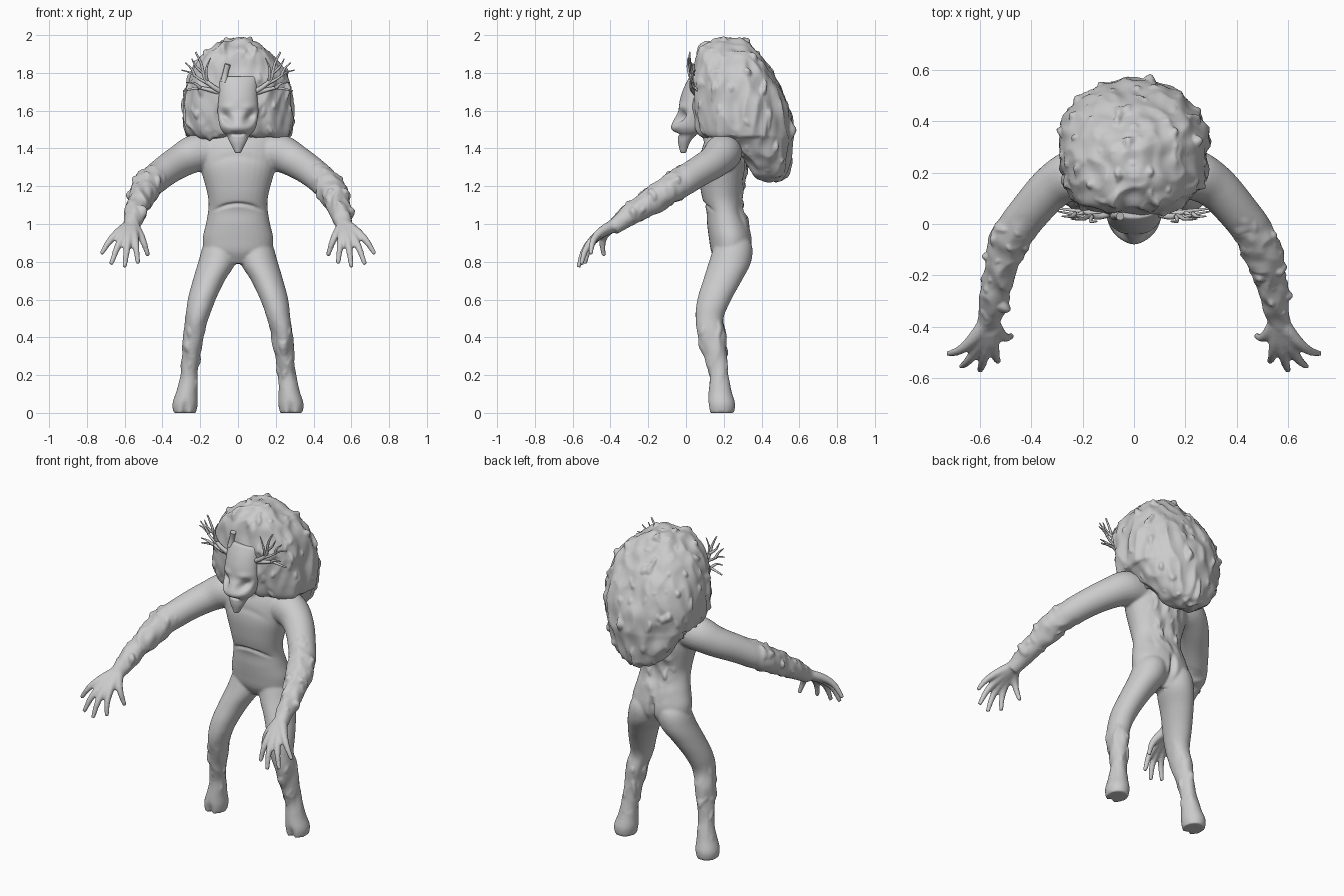
import bpy, bmesh, math
from mathutils import Vector, noise

if "Cube" in bpy.data.objects:
    bpy.data.objects.remove(bpy.data.objects["Cube"])


def spline(keys, steps):
    """Catmull-Rom through tuples of any length."""
    out = []
    for i in range(len(keys) - 1):
        q = [keys[max(0, min(len(keys) - 1, i + k))] for k in (-1, 0, 1, 2)]
        for s in range(steps):
            t = s / steps
            out.append([0.5 * (2 * b + (c - a) * t + (2 * a - 5 * b + 4 * c - d) * t * t
                               + (3 * b - a - 3 * c + d) * t ** 3) for a, b, c, d in zip(*q)])
    return out + [list(keys[-1])]


def skin_rings(bm, rings):
    vs = [[bm.verts.new(p) for p in r] for r in rings]
    n = len(vs[0])
    for a, b in zip(vs, vs[1:]):
        for j in range(n):
            bm.faces.new((a[j], a[(j + 1) % n], b[(j + 1) % n], b[j]))
    bm.faces.new(vs[0])
    bm.faces.new(vs[-1])


def loft(bm, keys, side=1, steps=5, n=32, front=2.0, back=2.0, notch=0.0):
    """Stack of horizontal sections (z, x, half width, y front, y back)."""
    rings = []
    for z, x, w, yf, yb in spline(keys, steps):
        ring = []
        for j in range(n):
            a = 2 * math.pi * j / n
            c, s = math.cos(a), math.sin(a)
            e = 2 / (front if s < 0 else back)
            px = math.copysign(abs(c) ** e, c) * w
            py = math.copysign(abs(s) ** e, s) * (yb - yf) / 2
            if s < 0:
                py *= 1 - notch * math.exp(-(c / 0.2) ** 2) * max(0, 1 - z / 0.07)
            ring.append((side * (x + px), (yf + yb) / 2 + py, z))
        rings.append(ring)
    skin_rings(bm, rings)


def tube(bm, keys, side=1, steps=5, n=12):
    """Round limb through (x, y, z, radius) points."""
    pts = spline(keys, steps)
    rings = []
    for i, p in enumerate(pts):
        d = Vector(pts[min(i + 1, len(pts) - 1)][:3]) - Vector(pts[max(i - 1, 0)][:3])
        u = d.cross(Vector((0.31, 0.9, 0.3))).normalized()
        v = d.cross(u).normalized()
        ring = []
        for j in range(n):
            a = 2 * math.pi * j / n
            q = Vector(p[:3]) + (u * math.cos(a) + v * math.sin(a)) * max(p[3], 0.001)
            ring.append((side * q.x, q.y, q.z))
        rings.append(ring)
    skin_rings(bm, rings)


def finish(bm, name, voxel=0.0, smooth=3, angle=180):
    bmesh.ops.recalc_face_normals(bm, faces=bm.faces)
    me = bpy.data.meshes.new(name)
    bm.to_mesh(me)
    bm.free()
    ob = bpy.data.objects.new(name, me)
    bpy.context.collection.objects.link(ob)
    bpy.context.view_layer.objects.active = ob
    ob.select_set(True)
    if voxel:
        m = ob.modifiers.new("fuse", 'REMESH')
        m.mode, m.voxel_size = 'VOXEL', voxel
        m = ob.modifiers.new("soften", 'SMOOTH')
        m.factor, m.iterations = 0.5, smooth
        for m in list(ob.modifiers):
            bpy.ops.object.modifier_apply(modifier=m.name)
    bpy.ops.object.shade_smooth_by_angle(angle=math.radians(angle))
    ob.select_set(False)
    return ob


def shag(co, scale):
    """Tuft relief: soft lumps, long vertical locks and a few raised points."""
    p = Vector((co.x * scale, co.y * scale, co.z * scale * 0.5))
    tip = noise.noise(p * 1.8 + Vector((5, 2, 9)))
    return (0.6 * noise.noise(p * 0.6 + Vector((3, 1, 7))) + 0.3 * noise.noise(p * 1.5)
            - 0.8 * abs(noise.noise(p * 0.9)) + 1.8 * max(0, tip - 0.3) + 0.15)


def displace(ob, amount):
    moves = [(v, v.normal.copy() * amount(v.co)) for v in ob.data.vertices]
    for v, d in moves:
        v.co += d


def ramp(x, a, b):
    return max(0.0, min(1.0, (x - a) / (b - a)))


# Body: torso, neck, legs, arms and hands fused into one skin
bm = bmesh.new()
loft(bm, [(.79, 0, .06, .17, .28), (.85, 0, .17, .135, .34), (.92, 0, .187, .122, .35),
          (1.0, 0, .17, .112, .33), (1.07, 0, .158, .108, .305), (1.13, 0, .157, .088, .3),
          (1.2, 0, .172, .075, .31), (1.3, 0, .2, .068, .32), (1.4, 0, .215, .085, .31),
          (1.46, 0, .19, .11, .28), (1.49, 0, .1, .13, .24)], front=2.2)
tube(bm, [(0, .2, 1.4, .09), (0, .15, 1.5, .075), (0, .1, 1.62, .07)])
leg = [(.98, .085, .03, .2, .27), (.9, .09, .088, .155, .345), (.8, .11, .1, .122, .345),
       (.7, .155, .085, .09, .295), (.6, .192, .074, .06, .24), (.5, .216, .062, .05, .2),
       (.4, .235, .056, .07, .215), (.3, .25, .047, .1, .215), (.2, .26, .048, .12, .225),
       (.12, .27, .055, .12, .24), (.05, .28, .067, .115, .26), (.0, .282, .06, .12, .255)]
arm = [(.12, .2, 1.375, .09), (.22, .195, 1.375, .1), (.31, .15, 1.33, .088),
       (.4, .055, 1.27, .08), (.482, -.06, 1.195, .077), (.525, -.2, 1.11, .068),
       (.55, -.32, 1.03, .051), (.57, -.39, .98, .042)]
tips = [(.475, -.435, .83), (.53, -.535, .79), (.6, -.57, .77), (.672, -.555, .785), (.725, -.505, .84)]
wrist = Vector((.562, -.37, 1.0))
for s in (1, -1):
    loft(bm, leg, s, notch=.4)
    tube(bm, arm, s, n=24)
    for t in tips:
        d = Vector(t) - wrist
        knuckle = wrist + d * .42 + Vector((0, -.025, .025))
        joint = wrist + d * .72 + Vector((0, -.025, .025))
        tube(bm, [(*wrist, .034), (*knuckle, .024), (*joint, .018), (*t, .012)], s)
body = finish(bm, "body", .008, 5)


def body_relief(co):
    fore = ramp(-co.y, -.04, .06) * ramp(co.z, .99, 1.07) * ramp(abs(co.x), .38, .43)
    calf = ramp(co.z, .1, .2) * ramp(-co.z, -.55, -.42)
    back = ramp(co.y, .24, .29) * ramp(co.z, .95, 1.02) * ramp(-abs(co.x), -.14, -.05)
    front = ramp(-co.y, -.17, -.13) * ramp(-abs(co.x), -.15, -.07)
    arc = co.z + 2 * co.x ** 2
    fold = math.exp(-((arc - 1.105) / .009) ** 2) + .3 * math.exp(-((arc - 1.36) / .02) ** 2)
    return (.022 * fore * shag(co, 13) + .014 * calf * shag(co, 14)
            + .028 * back * shag(co, 16) - .012 * front * fold)


displace(body, body_relief)
# Cleft between the buttocks
for v in body.data.vertices:
    if v.co.y > .25 and .78 < v.co.z < .98:
        v.co.y -= .03 * math.exp(-(v.co.x / .016) ** 2) * ramp(-v.co.z, -.98, -.92)

# Mane: large shaggy egg behind the head and down the back
bm = bmesh.new()
loft(bm, [(1.235, 0, .04, .42, .48), (1.26, 0, .12, .36, .525), (1.35, 0, .195, .29, .55),
          (1.45, 0, .25, .2, .56), (1.475, 0, .28, .08, .56), (1.6, 0, .295, .045, .545),
          (1.72, 0, .28, .042, .505), (1.82, 0, .24, .045, .45), (1.9, 0, .175, .06, .385),
          (1.96, 0, .1, .11, .31), (1.99, 0, .02, .18, .22)],
     steps=10, n=128, front=2.8, back=2.2)
mane = finish(bm, "mane", .009, 1)
displace(mane, lambda co: .002 + .026 * shag(co, 13))

# Skull mask with sockets, snout and pointed jaw
bm = bmesh.new()
loft(bm, [(1.375, 0, .014, -.03, .0), (1.43, 0, .042, -.042, .02), (1.468, 0, .06, -.045, .05),
          (1.487, 0, .08, -.066, .08), (1.515, 0, .096, -.08, .1), (1.56, 0, .104, -.06, .1),
          (1.6, 0, .108, -.04, .1), (1.66, 0, .103, -.032, .1), (1.72, 0, .1, -.012, .1),
          (1.768, 0, .102, .012, .1), (1.782, 0, .097, .022, .09)],
     steps=6, n=64, front=1.8, back=3)
skull = finish(bm, "skull", .006, 2)
for v in skull.data.vertices:
    if v.co.y < .05:
        x, z = abs(v.co.x), v.co.z
        v.co.y += .036 * math.exp(-((x - .062) / .028) ** 2 - ((z - 1.56 - .4 * (x - .05)) / .028) ** 2)
        v.co.y += .02 * math.exp(-(x / .035) ** 4 - ((z - 1.478) / .009) ** 2)
        v.co.y -= .008 * math.exp(-((x - .06) / .04) ** 2 - ((z - 1.62) / .02) ** 2)

# Antlers: branching twigs at both temples
bm = bmesh.new()
branches = [
    [(.07, .05, 1.69), (.13, .03, 1.725), (.175, .03, 1.77), (.195, .02, 1.85), (.225, .02, 1.91)],
    [(.08, .05, 1.69), (.15, .04, 1.71), (.21, .05, 1.72), (.29, .06, 1.705)],
    [(.14, .03, 1.735), (.2, .03, 1.765), (.25, .04, 1.80), (.3, .05, 1.815)],
    [(.185, .03, 1.8), (.22, .02, 1.83), (.245, .02, 1.875)],
    [(.165, .03, 1.76), (.168, .01, 1.82), (.145, .01, 1.88)],
    [(.23, .04, 1.785), (.245, .03, 1.82), (.28, .03, 1.855)],
    [(.2, .045, 1.72), (.23, .03, 1.745), (.275, .03, 1.75)],
]
for s in (1, -1):
    for i, b in enumerate(branches):
        r = .015 if i < 2 else .0095
        tube(bm, [(*p, r * (1 - .7 * k / (len(b) - 1))) for k, p in enumerate(b)], s, 4, 8)
finish(bm, "antlers")

# Broken horn stump on one side of the brow
bm = bmesh.new()
tube(bm, [(-.075, .035, 1.75, .02), (-.066, .035, 1.8, .015), (-.054, .03, 1.845, .016)], n=10)
finish(bm, "horn_stump", angle=40)
